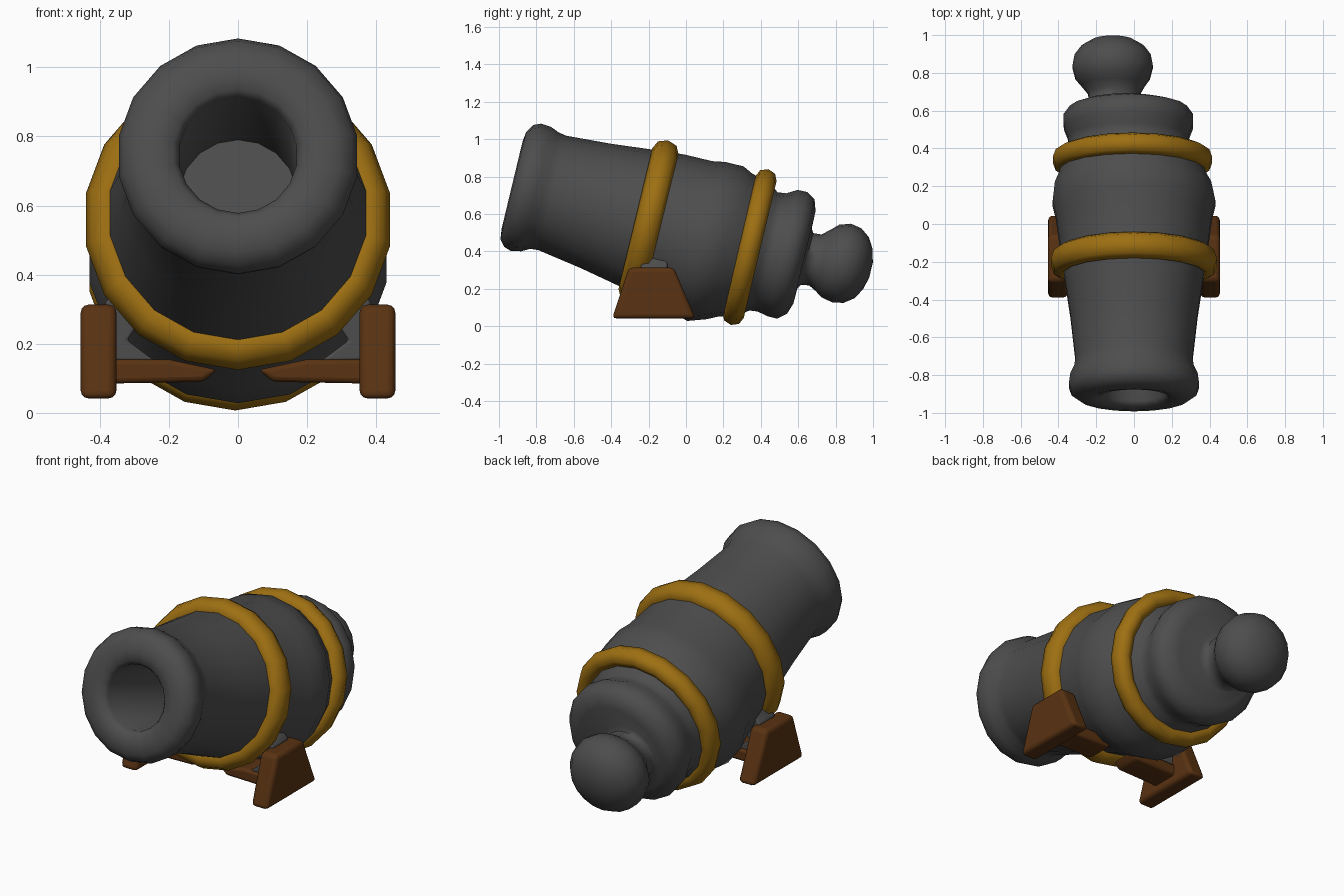
import bpy, bmesh, math
from mathutils import Vector

if "Cube" in bpy.data.objects:
    bpy.data.objects.remove(bpy.data.objects["Cube"], do_unlink=True)

TILT = math.radians(13.5)
SIDES = 18


def material(name, color):
    m = bpy.data.materials.new(name)
    m.use_nodes = True
    m.diffuse_color = (*color, 1)
    bsdf = m.node_tree.nodes["Principled BSDF"]
    bsdf.inputs["Base Color"].default_value = (*color, 1)
    bsdf.inputs["Roughness"].default_value = 0.7
    return m


iron = material("dark iron", (0.075, 0.075, 0.075))
brass = material("aged brass", (0.34, 0.16, 0.006))
wood = material("brown wood", (0.1, 0.032, 0.006))


def finish(name, bm, mat, angle=60, bevel=0):
    bmesh.ops.recalc_face_normals(bm, faces=bm.faces)
    mesh = bpy.data.meshes.new(name)
    bm.to_mesh(mesh)
    bm.free()
    mesh.materials.append(mat)
    ob = bpy.data.objects.new(name, mesh)
    bpy.context.collection.objects.link(ob)
    if bevel:
        mod = ob.modifiers.new("rounded edges", "BEVEL")
        mod.width = bevel
        mod.segments = 3
    bpy.ops.object.select_all(action="DESELECT")
    ob.select_set(True)
    bpy.context.view_layer.objects.active = ob
    bpy.ops.object.shade_smooth_by_angle(angle=math.radians(angle))
    return ob


def on_axis(s, x, up):
    """Map distance along the tilted barrel axis, side and height to the world."""
    c, n = math.cos(TILT), math.sin(TILT)
    return Vector((x, s * c + up * n, 0.515 - s * n + up * c))


def loft(stations, closed=False):
    """Skin circles given as (distance, radius, side shift, height shift)."""
    bm = bmesh.new()
    rings = []
    for s, r, cx, cz in stations:
        turns = [2 * math.pi * i / SIDES for i in range(SIDES)]
        rings.append([bm.verts.new(on_axis(s, cx + r * math.sin(a), cz + r * math.cos(a)))
                      for a in turns])
    pairs = list(zip(rings, rings[1:]))
    if closed:
        pairs.append((rings[-1], rings[0]))
    else:
        bm.faces.new(rings[0])
        bm.faces.new(rings[-1])
    for a, b in pairs:
        for i in range(SIDES):
            j = (i + 1) % SIDES
            bm.faces.new((a[i], a[j], b[j], b[i]))
    return bm


# Barrel: bore, flared muzzle, swelling body, breech and knob in one skin
barrel = [
    (-0.40, 0.172, 0, 0.015), (-0.925, 0.172, 0, 0.015), (-0.95, 0.19, 0, 0.015),
    (-0.96, 0.24, 0, 0.015), (-0.953, 0.295, 0, 0.015), (-0.925, 0.335, 0, 0.02),
    (-0.885, 0.35, 0, 0.022), (-0.83, 0.342, 0, 0.025), (-0.785, 0.32, 0, 0.028),
    (-0.74, 0.315, 0, 0.025), (-0.5, 0.342, 0, 0.012), (-0.28, 0.375, 0, 0),
    (-0.1, 0.4, 0, -0.01), (0.05, 0.42, 0, -0.03), (0.12, 0.437, 0, -0.035),
    (0.22, 0.42, -0.005, -0.018), (0.27, 0.395, -0.008, -0.018),
    (0.38, 0.36, -0.015, -0.018), (0.43, 0.325, -0.025, -0.015),
    (0.475, 0.325, -0.03, -0.01), (0.53, 0.347, -0.03, 0), (0.585, 0.348, -0.03, 0),
    (0.63, 0.315, -0.03, 0.005), (0.65, 0.255, -0.04, 0.005),
    (0.652, 0.165, -0.09, 0), (0.665, 0.142, -0.1, 0), (0.71, 0.14, -0.105, 0.005),
    (0.75, 0.168, -0.11, 0.012), (0.79, 0.2, -0.113, 0.018), (0.85, 0.216, -0.113, 0.022),
    (0.91, 0.205, -0.113, 0.022), (0.96, 0.168, -0.113, 0.022),
    (0.995, 0.11, -0.113, 0.022), (1.012, 0.04, -0.113, 0.022),
]
finish("barrel", loft(barrel), iron)


# Brass hoops around the barrel
def hoop(name, s, outer, half_width, depth, cx, cz):
    section = []
    for k in range(8):
        a = 2 * math.pi * k / 8
        section.append((s + half_width * math.cos(a),
                        outer - depth + depth * math.sin(a), cx, cz))
    finish(name, loft(section, closed=True), brass)


hoop("front_hoop", -0.205, 0.447, 0.072, 0.06, 0, -0.004)
hoop("rear_hoop", 0.352, 0.428, 0.058, 0.052, -0.008, -0.01)


def prism(outline, axis, low, high):
    """Extrude a flat outline along x (side profile) or y (front profile)."""
    bm = bmesh.new()
    ends = []
    for d in (low, high):
        ends.append([bm.verts.new((d, a, z) if axis == "x" else (a, d, z))
                     for a, z in outline])
    for end in ends:
        bm.faces.new(end)
    n = len(outline)
    for i in range(n):
        j = (i + 1) % n
        bm.faces.new((ends[0][i], ends[0][j], ends[1][j], ends[1][i]))
    return bm


# Wooden feet with axle stubs and iron brackets, on both sides
foot_profile = [(-0.395, 0.042), (0.05, 0.042), (-0.065, 0.313), (-0.305, 0.313)]
axle_profile = [(0.37, 0.085), (0.37, 0.155), (0.2, 0.155), (0.06, 0.125), (0.1, 0.09)]
bracket_profile = [(0.37, 0.15), (0.385, 0.32), (0.34, 0.37), (0.26, 0.3), (0.32, 0.21), (0.24, 0.15)]
for side, label in ((1, "left"), (-1, "right")):
    lo, hi = sorted((side * 0.352, side * 0.455))
    finish(label + "_foot", prism(foot_profile, "x", lo, hi), wood, 50, 0.022)
    axle = [(side * x, z) for x, z in axle_profile]
    finish(label + "_axle", prism(axle, "y", -0.25, -0.09), wood, 50, 0.015)
    bracket = [(side * x, z) for x, z in bracket_profile]
    finish(label + "_bracket", prism(bracket, "y", -0.24, -0.1), iron, 50, 0.01)
